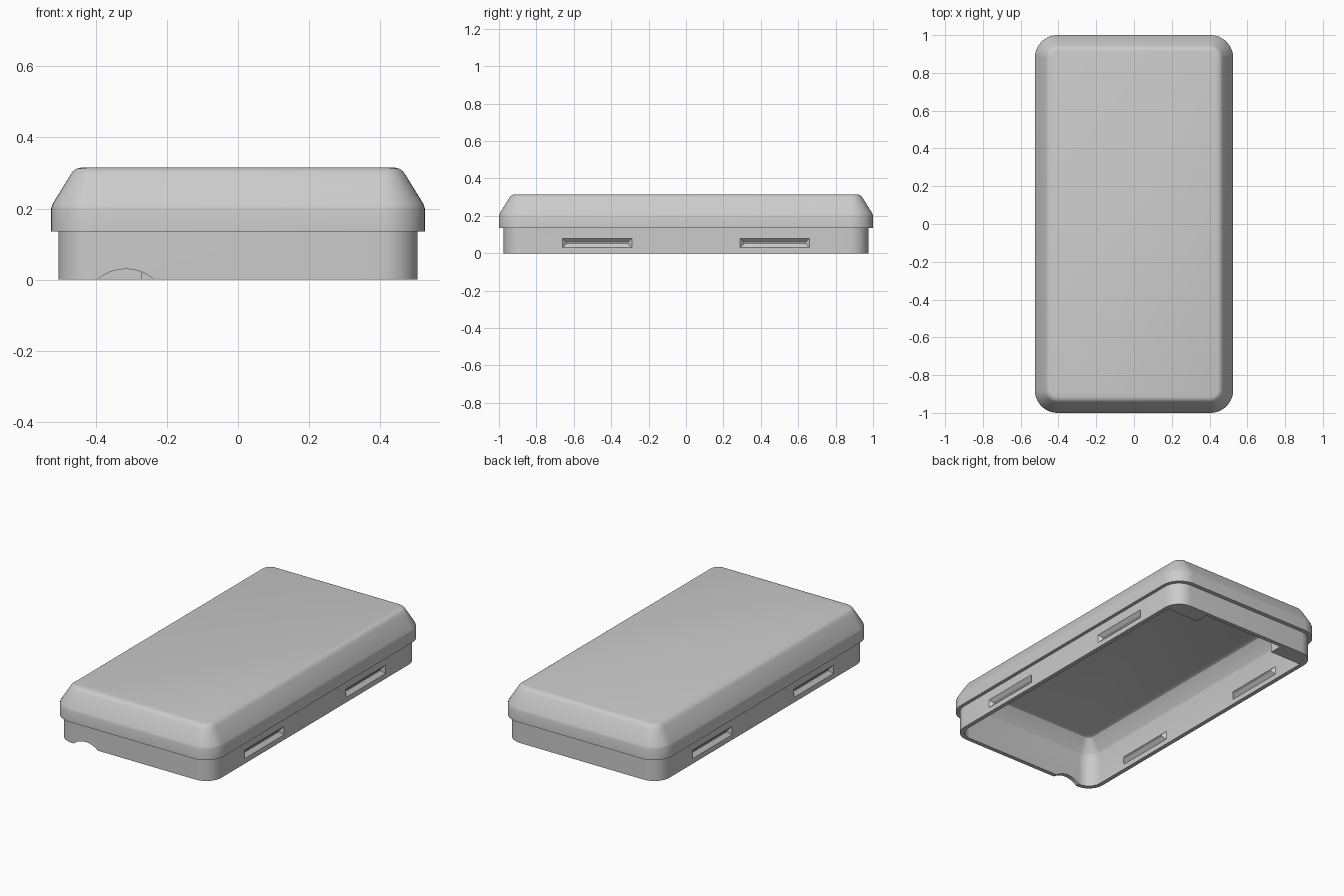
import bpy, bmesh, math

if "Cube" in bpy.data.objects:
    bpy.data.objects.remove(bpy.data.objects["Cube"])

grey = bpy.data.materials.new("plain grey")
grey.diffuse_color = (0.6, 0.6, 0.6, 1)
grey.use_nodes = True
grey.node_tree.nodes["Principled BSDF"].inputs["Base Color"].default_value = grey.diffuse_color


def rounded_ring(hx, hy, r, z, n=10):
    """Rounded rectangle outline, counter-clockwise."""
    pts = []
    for k, (sx, sy) in enumerate([(1, 1), (-1, 1), (-1, -1), (1, -1)]):
        for i in range(n + 1):
            a = math.pi / 2 * (k + i / n)
            pts.append((sx * (hx - r) + r * math.cos(a),
                        sy * (hy - r) + r * math.sin(a), z))
    return pts


def loft(name, rings):
    """Skin matching rings and cap both ends."""
    bm = bmesh.new()
    vr = [[bm.verts.new(p) for p in ring] for ring in rings]
    n = len(rings[0])
    for a, b in zip(vr, vr[1:]):
        for i in range(n):
            j = (i + 1) % n
            bm.faces.new((a[i], a[j], b[j], b[i]))
    bm.faces.new(vr[0][::-1])
    bm.faces.new(vr[-1])
    bmesh.ops.recalc_face_normals(bm, faces=bm.faces)
    me = bpy.data.meshes.new(name)
    bm.to_mesh(me)
    bm.free()
    ob = bpy.data.objects.new(name, me)
    bpy.context.collection.objects.link(ob)
    me.materials.append(grey)
    return ob


def smooth(ob):
    bpy.ops.object.select_all(action='DESELECT')
    ob.select_set(True)
    bpy.context.view_layer.objects.active = ob
    bpy.ops.object.shade_smooth_by_angle(angle=math.radians(28))


def cut(ob, cutter):
    m = ob.modifiers.new("cut", 'BOOLEAN')
    m.operation = 'DIFFERENCE'
    m.solver = 'EXACT'
    m.object = cutter
    cutter.hide_render = True
    cutter.hide_viewport = True


def wedge(name, side, x, y, back):
    """Long V-shaped ridge pointing inward from the wall plane at x."""
    def rect(depth, ly, lz):
        px = side * (x - depth)
        return [(px, y - ly, 0.055 - lz), (px, y + ly, 0.055 - lz),
                (px, y + ly, 0.055 + lz), (px, y - ly, 0.055 + lz)]
    return loft(name, [rect(-back, 0.185, 0.025), rect(0, 0.185, 0.025),
                       rect(0.02, 0.165, 0.004)])


# Hollow shell: inner ceiling, down the inside, round the rim, up the outside
rings = [rounded_ring(0.48 - d, 0.95 - d, 0.08 - d * 0.8, z)
         for d, z in [(0.07, 0.285), (0.055, 0.278), (0.003, 0.205), (0, 0.195), (0, 0)]]
rings += [rounded_ring(0.505, 0.975, 0.10, z) for z in (0, 0.135)]
rings += [rounded_ring(0.525 - d, 1 - d, 0.12 - d, z)
          for d, z in [(0, 0.135), (0, 0.2), (0.004, 0.213), (0.054, 0.294),
                       (0.061, 0.304), (0.071, 0.312), (0.085, 0.315)]]
shell = loft("lid_shell", rings)

# Thumb notch in the front rim
r = 0.1217
arc = [(-0.315 + r * math.cos(t * math.pi / 24), 0.03 - r + r * math.sin(t * math.pi / 24))
       for t in range(48)]
cut(shell, loft("notch_cutter", [[(x, y, z) for x, z in arc] for y in (-1.05, -0.9)]))

# Snap grooves outside, with matching ridges inside
for side, label in ((1, "right"), (-1, "left")):
    for y, end in ((-0.475, "front"), (0.475, "back")):
        cut(shell, wedge(f"{label}_{end}_groove_cutter", side, 0.505, y, 0.02))
        wedge(f"{label}_{end}_snap_ridge", side, 0.48, y, 0.004)
smooth(shell)


# Corner blocks inside the back wall
def block_ring(d, z, side):
    pts = [(0.27, 0.87), (0.27, 0.965 - d)]
    for i in range(9):
        a = math.pi / 2 * (1 - i / 8)
        pts.append((0.405 + (0.09 - d) * math.cos(a), 0.875 + (0.09 - d) * math.sin(a)))
    pts.append((0.495 - d, 0.87))
    return [(side * x, y, z) for x, y in pts]


for side, label in ((1, "right"), (-1, "left")):
    smooth(loft(f"{label}_corner_block",
                [block_ring(0, 0, side), block_ring(0, 0.22, side), block_ring(0.05, 0.29, side)]))
